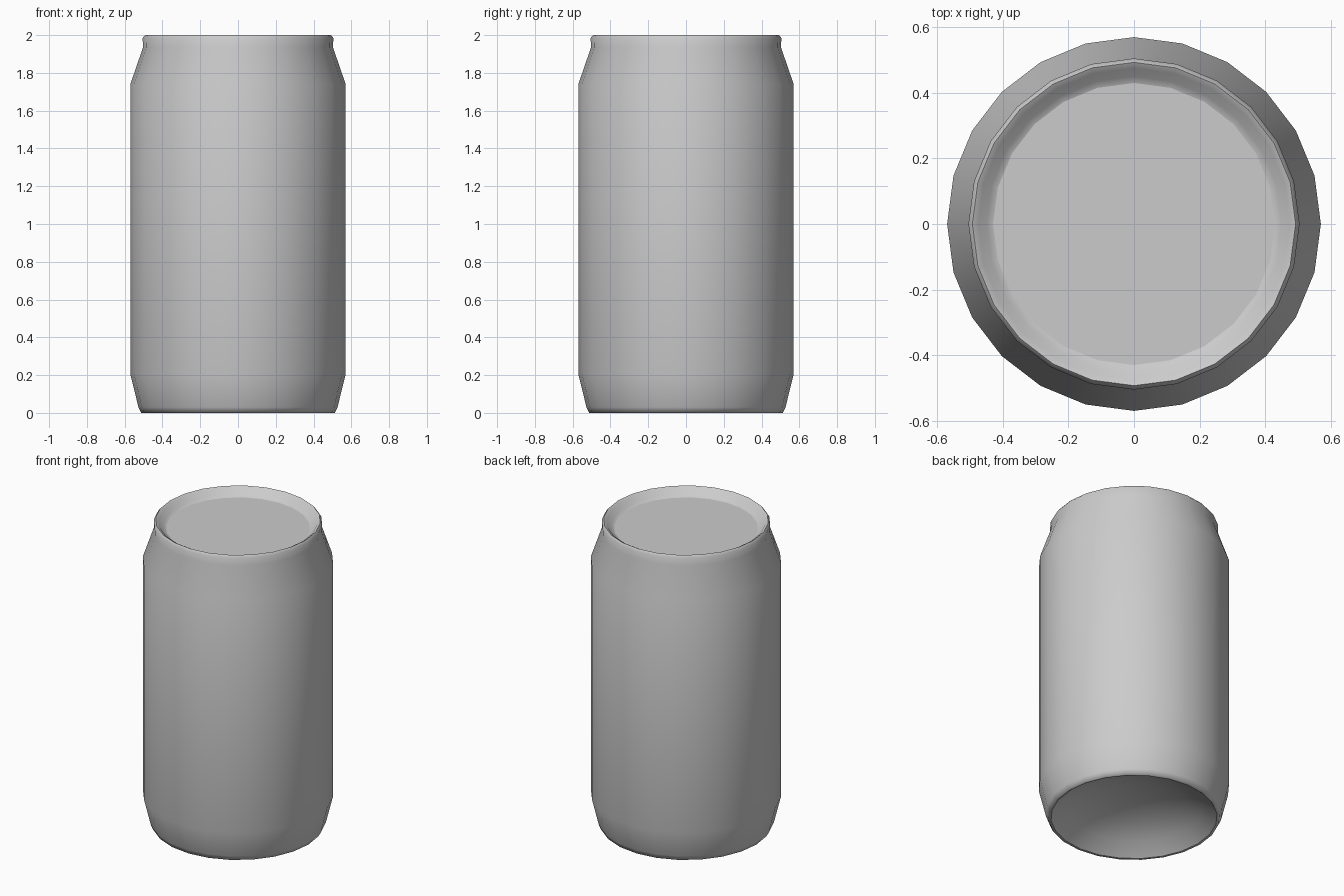
import bpy, bmesh, math

if "Cube" in bpy.data.objects:
    bpy.data.objects.remove(bpy.data.objects["Cube"])

SIDES = 24


def lathe(name, profile, angle):
    """Spin a (radius, z) profile around z; zero radius becomes a pole."""
    bm = bmesh.new()
    rings = []
    for r, z in profile:
        if r == 0:
            rings.append([bm.verts.new((0, 0, z))] * SIDES)
        else:
            rings.append([bm.verts.new((r * math.cos(2 * math.pi * i / SIDES),
                                        r * math.sin(2 * math.pi * i / SIDES), z))
                          for i in range(SIDES)])
    for a, b in zip(rings, rings[1:]):
        for i in range(SIDES):
            j = (i + 1) % SIDES
            bm.faces.new(list(dict.fromkeys((a[i], a[j], b[j], b[i]))))
    mesh = bpy.data.meshes.new(name)
    bm.normal_update()
    bm.to_mesh(mesh)
    bm.free()
    ob = bpy.data.objects.new(name, mesh)
    bpy.context.collection.objects.link(ob)
    bpy.ops.object.select_all(action='DESELECT')
    ob.select_set(True)
    bpy.context.view_layer.objects.active = ob
    bpy.ops.object.shade_smooth_by_angle(angle=math.radians(angle))
    return ob


# Can wall: inner rim, tapered foot, straight side, neck, rolled lip, lid slope
lathe("can_body", [(0.497, 0.0), (0.513, 0.0), (0.527, 0.03), (0.57, 0.205),
                   (0.57, 1.74), (0.503, 1.935), (0.505, 1.985), (0.493, 2.0),
                   (0.475, 1.99), (0.45, 1.958), (0.43, 1.95)], 75)

# Concave base, normals facing down
lathe("can_base_dome", [(0, 0.17), (0.15, 0.16), (0.29, 0.125),
                        (0.41, 0.07), (0.497, 0.0)], 60)

# Flat recessed lid
lathe("can_lid", [(0.43, 1.95), (0, 1.95)], 30)
